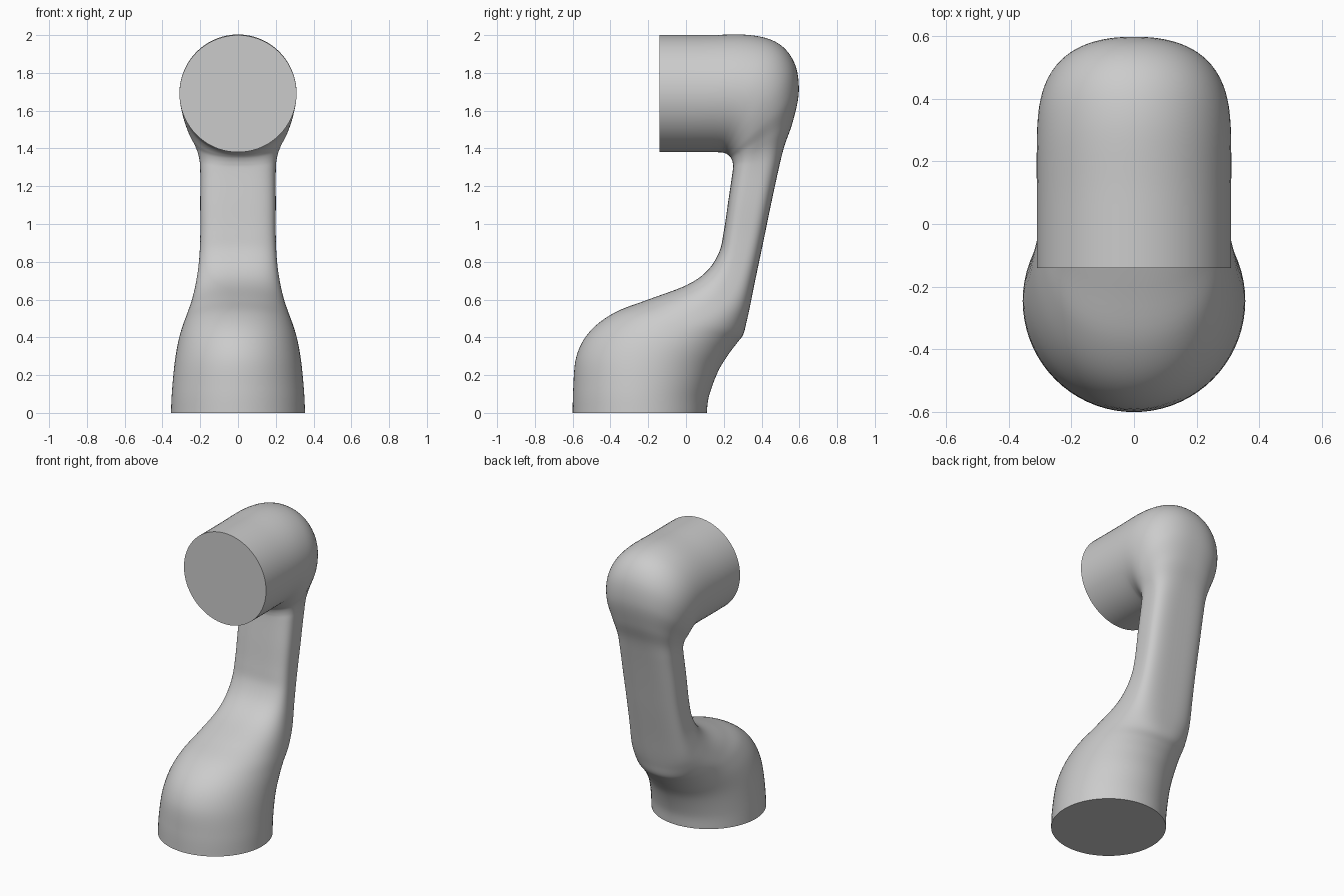
import bpy, bmesh, math
from mathutils import Vector

cube = bpy.data.objects.get("Cube")
if cube:
    bpy.data.objects.remove(cube, do_unlink=True)

grey = bpy.data.materials.new("light grey")
grey.use_nodes = True
colour = (0.6, 0.6, 0.6, 1)
grey.diffuse_color = colour
grey.node_tree.nodes["Principled BSDF"].inputs["Base Color"].default_value = colour

# Cross-sections from foot to head:
# inner y, inner z, outer y, outer z, half width, squareness (2 = round)
SECTIONS = [
    (-0.60, 0.00, 0.11, 0.00, 0.355, 2.0),
    (-0.597, 0.13, 0.122, 0.09, 0.350, 2.0),
    (-0.58, 0.30, 0.17, 0.22, 0.336, 2.0),
    (-0.51, 0.43, 0.225, 0.31, 0.318, 2.05),
    (-0.38, 0.53, 0.27, 0.37, 0.295, 2.15),
    (-0.20, 0.60, 0.303, 0.415, 0.272, 2.3),
    (0.00, 0.675, 0.32, 0.48, 0.246, 2.6),
    (0.11, 0.75, 0.338, 0.56, 0.226, 3.0),
    (0.175, 0.85, 0.366, 0.70, 0.208, 3.4),
    (0.20, 0.96, 0.408, 0.90, 0.200, 3.6),
    (0.225, 1.13, 0.447, 1.09, 0.200, 3.6),
    (0.247, 1.28, 0.488, 1.28, 0.200, 3.4),
    (0.248, 1.32, 0.520, 1.41, 0.208, 2.9),
    (0.240, 1.347, 0.565, 1.54, 0.232, 2.5),
    (0.228, 1.362, 0.597, 1.70, 0.268, 2.3),
    (0.213, 1.372, 0.575, 1.85, 0.293, 2.15),
    (0.195, 1.378, 0.49, 1.955, 0.306, 2.05),
    (0.160, 1.38, 0.34, 2.00, 0.31, 2.0),
    (0.02, 1.38, 0.10, 2.00, 0.31, 2.0),
    (-0.14, 1.38, -0.14, 2.00, 0.31, 2.0),
]
SIDES, STEPS = 72, 6


def spline(a, b, c, d, t):
    """Smooth curve from b to c, guided by a and d."""
    return tuple(0.5 * (2 * q + (r - p) * t + (2 * p - 5 * q + 4 * r - s) * t * t
                        + (3 * q - p - 3 * r + s) * t ** 3)
                 for p, q, r, s in zip(a, b, c, d))


def ring(bm, section):
    """Superellipse spanning the inner and outer profile points."""
    iy, iz, oy, oz, width, n = section
    inner, outer = Vector((0, iy, iz)), Vector((0, oy, oz))
    mid, half = (inner + outer) / 2, (outer - inner) / 2
    verts = []
    for i in range(SIDES):
        a = 2 * math.pi * i / SIDES
        c, s = math.cos(a), math.sin(a)
        u = math.copysign(abs(c) ** (2 / n), c)
        v = math.copysign(abs(s) ** (2 / n), s)
        verts.append(bm.verts.new(mid + half * v + Vector((width * u, 0, 0))))
    return verts


# Arm link: loft through the sections, closed with flat caps
bm = bmesh.new()
last = len(SECTIONS) - 1
rings = []
for k in range(last):
    four = [SECTIONS[min(max(k + j, 0), last)] for j in (-1, 0, 1, 2)]
    rings += [ring(bm, spline(*four, t / STEPS)) for t in range(STEPS)]
rings.append(ring(bm, SECTIONS[last]))
for lower, upper in zip(rings, rings[1:]):
    for i in range(SIDES):
        j = (i + 1) % SIDES
        bm.faces.new((lower[i], lower[j], upper[j], upper[i]))
bm.faces.new(rings[0][::-1])
bm.faces.new(rings[-1])
bmesh.ops.recalc_face_normals(bm, faces=bm.faces[:])

mesh = bpy.data.meshes.new("arm_link")
bm.to_mesh(mesh)
bm.free()
mesh.materials.append(grey)
arm = bpy.data.objects.new("arm_link", mesh)
bpy.context.collection.objects.link(arm)
bpy.ops.object.select_all(action="DESELECT")
arm.select_set(True)
bpy.context.view_layer.objects.active = arm
bpy.ops.object.shade_smooth_by_angle(angle=math.radians(40))
